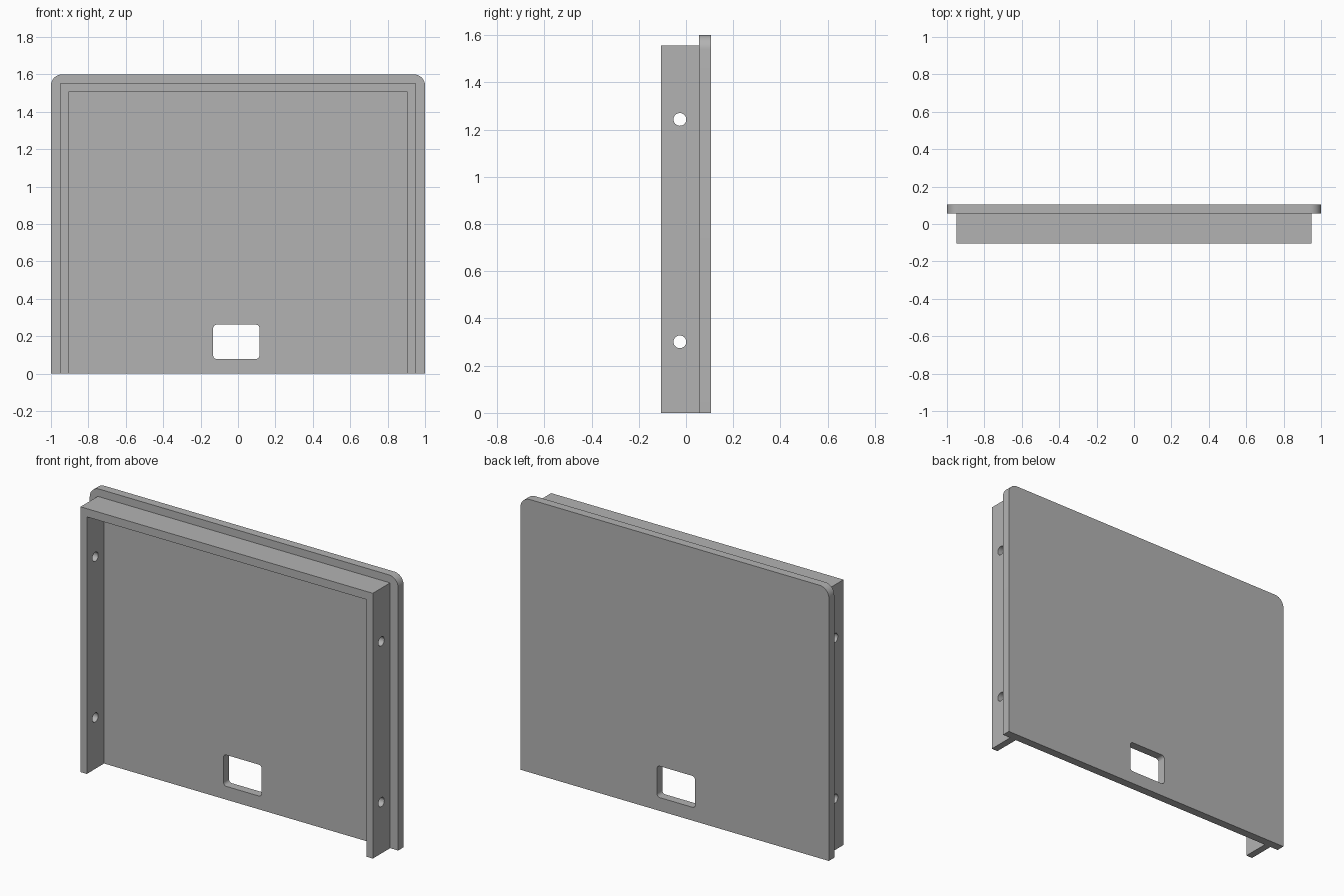
import bpy
import bmesh
import math
from mathutils import Matrix, Vector

cube = bpy.data.objects.get("Cube")
if cube:
    bpy.data.objects.remove(cube, do_unlink=True)

grey = bpy.data.materials.new("plain grey")
grey.use_nodes = True
colour = (0.45, 0.45, 0.45, 1)
grey.diffuse_color = colour
grey.node_tree.nodes["Principled BSDF"].inputs["Base Color"].default_value = colour


def arc(cx, cz, radius, start, steps=10):
    """Quarter-circle points, anticlockwise from the start angle in degrees."""
    angles = [math.radians(start + 90 * i / steps) for i in range(steps + 1)]
    return [(cx + radius * math.cos(a), cz + radius * math.sin(a)) for a in angles]


def make_object(name, bm):
    bmesh.ops.recalc_face_normals(bm, faces=bm.faces[:])
    mesh = bpy.data.meshes.new(name)
    bm.to_mesh(mesh)
    bm.free()
    mesh.materials.append(grey)
    obj = bpy.data.objects.new(name, mesh)
    bpy.context.collection.objects.link(obj)
    return obj


def prism(name, outline, y0, y1):
    """Extrude an x-z outline from y0 to y1."""
    bm = bmesh.new()
    face = bm.faces.new([bm.verts.new((x, y0, z)) for x, z in outline])
    extruded = bmesh.ops.extrude_face_region(bm, geom=[face])["geom"]
    verts = [v for v in extruded if isinstance(v, bmesh.types.BMVert)]
    bmesh.ops.translate(bm, verts=verts, vec=Vector((0, y1 - y0, 0)))
    return make_object(name, bm)


def cut(target, cutter):
    """Subtract the cutter, then remove it."""
    cutter.hide_render = True
    mod = target.modifiers.new("opening", "BOOLEAN")
    mod.operation = "DIFFERENCE"
    mod.solver = "EXACT"
    mod.object = cutter
    bpy.ops.object.select_all(action="DESELECT")
    bpy.context.view_layer.objects.active = target
    target.select_set(True)
    bpy.ops.object.modifier_apply(modifier=mod.name)
    bpy.data.objects.remove(cutter, do_unlink=True)


def smooth(obj):
    bpy.ops.object.select_all(action="DESELECT")
    bpy.context.view_layer.objects.active = obj
    obj.select_set(True)
    bpy.ops.object.shade_smooth_by_angle(angle=math.radians(30))


front, joint, back = -0.105, 0.055, 0.105
height = 1.6

# Back panel with two rounded upper corners
r = 0.06
outline = [(-1, 0), (1, 0)] + arc(1 - r, height - r, r, 0) + arc(r - 1, height - r, r, 90)
panel = prism("back_panel", outline, joint, back)

# Rounded rectangular opening through the panel
left, right, low, high, r = -0.133, 0.115, 0.078, 0.262, 0.02
opening = (arc(right - r, high - r, r, 0) + arc(left + r, high - r, r, 90)
           + arc(left + r, low + r, r, 180) + arc(right - r, low + r, r, 270))
cut(panel, prism("opening_cutter", opening, joint - 0.1, back + 0.1))
smooth(panel)

# Three-sided rim, open at the bottom
out_x, out_z, in_x, in_z = 0.948, 1.555, 0.907, 1.507
rim_outline = [(-out_x, 0), (-in_x, 0), (-in_x, in_z), (in_x, in_z),
               (in_x, 0), (out_x, 0), (out_x, out_z), (-out_x, out_z)]
rim = prism("front_rim", rim_outline, front, joint)

# Screw holes through both side walls
for z in (0.301, 1.243):
    bm = bmesh.new()
    place = Matrix.Translation((0, -0.026, z)) @ Matrix.Rotation(math.pi / 2, 4, "Y")
    bmesh.ops.create_cone(bm, cap_ends=True, segments=32, radius1=0.027,
                          radius2=0.027, depth=2.4, matrix=place)
    cut(rim, make_object("screw_hole_cutter", bm))
smooth(rim)
